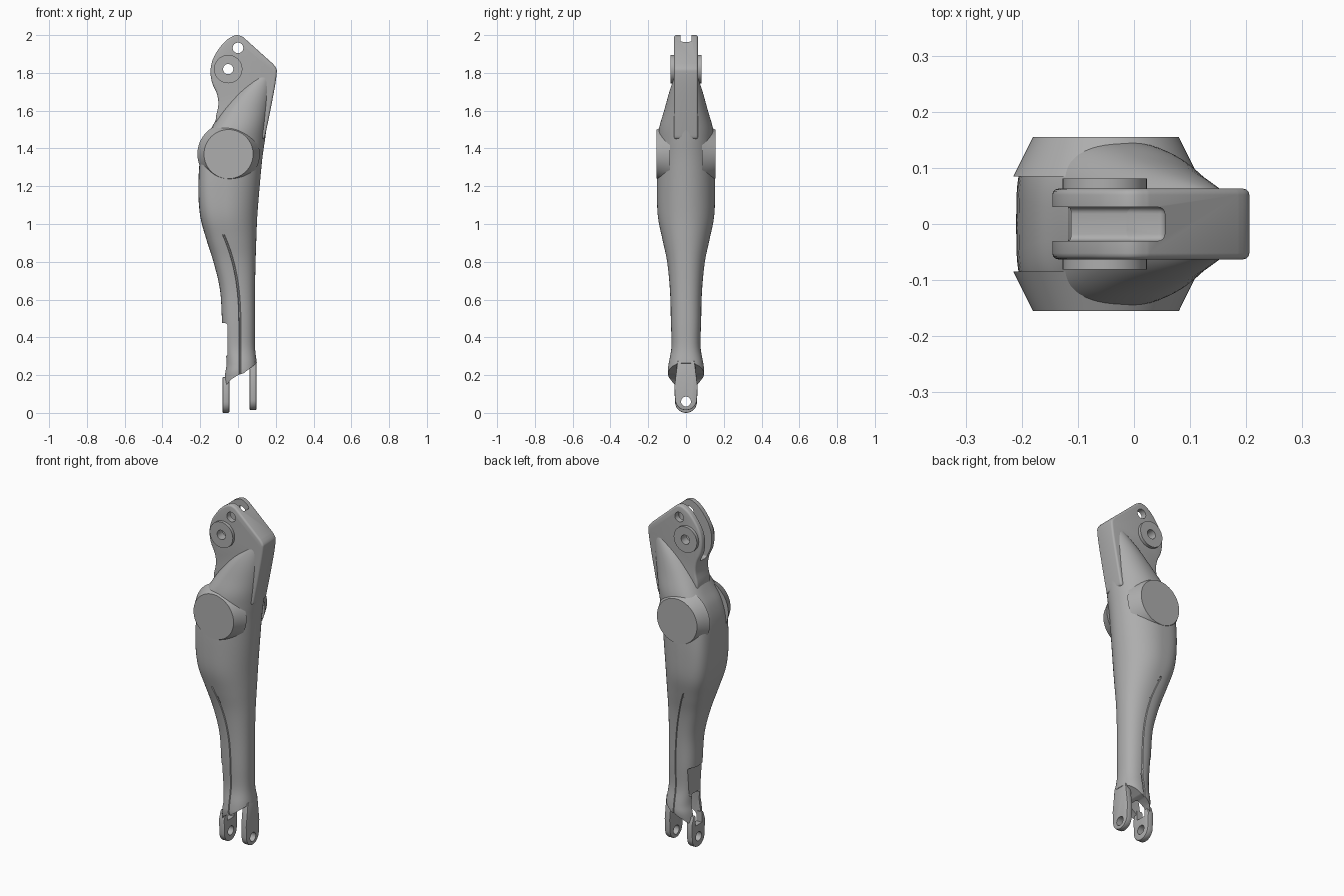
import bpy, bmesh
from math import sin, cos, pi
from mathutils import Matrix, Vector

if "Cube" in bpy.data.objects:
    bpy.data.objects.remove(bpy.data.objects["Cube"])

grey = bpy.data.materials.new("satin grey")
grey.use_nodes = True
grey.diffuse_color = (0.42, 0.42, 0.42, 1)
grey.node_tree.nodes["Principled BSDF"].inputs["Base Color"].default_value = (0.42, 0.42, 0.42, 1)


def finish(name, bm):
    bmesh.ops.recalc_face_normals(bm, faces=bm.faces)
    mesh = bpy.data.meshes.new(name)
    bm.to_mesh(mesh)
    bm.free()
    ob = bpy.data.objects.new(name, mesh)
    bpy.context.collection.objects.link(ob)
    mesh.materials.append(grey)
    return ob


def loft(name, rings):
    bm = bmesh.new()
    vs = [[bm.verts.new(p) for p in r] for r in rings]
    n = len(vs[0])
    for a, b in zip(vs, vs[1:]):
        for i in range(n):
            bm.faces.new((a[i], a[(i + 1) % n], b[(i + 1) % n], b[i]))
    bm.faces.new(vs[0])
    bm.faces.new(vs[-1])
    return finish(name, bm)


def catmull(pts, steps):
    pts = [Vector(p) for p in pts]
    out = []
    for i in range(len(pts) - 1):
        a, b, c, d = pts[max(i - 1, 0)], pts[i], pts[i + 1], pts[min(i + 2, len(pts) - 1)]
        for k in range(steps):
            t = k / steps
            out.append(b + (c - a) * (t / 2) + (a * 2 - b * 5 + c * 4 - d) * (t * t / 2)
                       + (b * 3 - a - c * 3 + d) * (t ** 3 / 2))
    return out + [pts[-1]]


def prism(name, outline, y):
    return loft(name, [[(x, s * y, z) for x, z in outline] for s in (-1, 1)])


def cone(name, loc, r1, r2, depth, axis="Y", sides=48):
    # Cylinder or cone along an axis; r2 sits at the positive end
    bm = bmesh.new()
    turn = Matrix.Rotation(-pi / 2, 4, "X") if axis == "Y" else Matrix.Rotation(pi / 2, 4, "Y")
    bmesh.ops.create_cone(bm, cap_ends=True, segments=sides, radius1=r1, radius2=r2,
                          depth=depth, matrix=Matrix.Translation(loc) @ turn)
    return finish(name, bm)


def box(name, lo, hi, bevel=0.0):
    bm = bmesh.new()
    lo, hi = Vector(lo), Vector(hi)
    bmesh.ops.create_cube(bm, size=1, matrix=Matrix.Translation((lo + hi) / 2)
                          @ Matrix.Diagonal((*(hi - lo), 1)))
    if bevel:
        bmesh.ops.bevel(bm, geom=bm.edges[:], offset=bevel, segments=4, profile=0.5, affect="EDGES")
    return finish(name, bm)


def activate(ob):
    bpy.ops.object.select_all(action="DESELECT")
    ob.select_set(True)
    bpy.context.view_layer.objects.active = ob


def apply(ob, kind, **settings):
    m = ob.modifiers.new(kind, kind)
    for key, value in settings.items():
        setattr(m, key, value)
    activate(ob)
    bpy.ops.object.modifier_apply(modifier=m.name)


def cut(targets, cutters):
    for ob in targets:
        for c in cutters:
            apply(ob, "BOOLEAN", operation="DIFFERENCE", solver="EXACT", object=c)
    for c in cutters:
        bpy.data.objects.remove(c)


# Shin body: height, back x, front x, half width, back and front squareness
sections = [
    (.10, -.080, .100, .070, 2.4, 2.4),
    (.20, -.072, .102, .095, 2.4, 2.4),
    (.26, -.064, .100, .092, 2.4, 2.4),
    (.35, -.072, .090, .077, 2.4, 2.4),
    (.48, -.084, .090, .080, 2.4, 2.4),
    (.65, -.095, .090, .085, 2.5, 2.3),
    (.80, -.130, .093, .100, 2.8, 2.2),
    (.92, -.168, .097, .125, 3.0, 2.1),
    (1.04, -.200, .102, .149, 3.4, 2.0),
    (1.18, -.210, .113, .154, 3.8, 2.0),
    (1.34, -.202, .128, .152, 3.8, 2.0),
    (1.44, -.178, .142, .150, 3.2, 2.0),
    (1.51, -.140, .152, .142, 2.8, 2.0),
    (1.60, -.085, .167, .116, 2.4, 2.0),
    (1.70, -.005, .184, .088, 2.2, 2.0),
    (1.78, .080, .196, .062, 2.0, 2.0),
]
rows = catmull([s for s in sections], 5)


def mid(r):
    return r[1] + (r[2] - r[1]) * 0.45


def body_ring(r, n=64):
    z, back, front, y, nb, nf = r
    m, ring = mid(r), []
    for i in range(n):
        c, s = cos(2 * pi * i / n), sin(2 * pi * i / n)
        e = 2 / (nf if c > 0 else nb)
        reach = front - m if c > 0 else m - back
        ring.append((m + reach * abs(c) ** e * (1 if c > 0 else -1),
                     y * abs(s) ** e * (1 if s > 0 else -1), z))
    return ring


body = loft("shin_body", [body_ring(r) for r in rows])

# Curved seam grooves on both flanks
seams = []
for side in (-1, 1):
    rings = []
    for r in rows:
        z = r[0]
        if .15 < z < .96:
            x = .01 - .09 * max(0, (z - .45) / .5) ** 2.5
            m = mid(r)
            u, e = ((x - m) / (r[2] - m), r[5]) if x > m else ((m - x) / (m - r[1]), r[4])
            y = side * r[3] * (1 - u ** e) ** (1 / e)
            rings.append([(x + .006 * cos(a * pi / 3), y + .006 * sin(a * pi / 3), z) for a in range(6)])
    seams.append(loft("seam_cutter", rings))

# Slanted ankle end, rear recess and ankle window
ankle = prism("ankle_cutter", [(-.3, -.1), (-.3, .1), (-.085, .12), (-.06, .15), (-.035, .178), (0, .2),
                               (.03, .21), (.12, .28), (.3, .28), (.3, -.1)], .3)
recess = box("recess_cutter", (-.2, -.085, .30), (-.056, .085, .475), .012)
window = box("window_cutter", (-.2, -.035, .13), (.01, .035, .31), .012)
cut([body], seams + [ankle, recess, window])

# Head plate at the knee
neck = catmull([(-.10, 1.45), (-.118, 1.55), (-.104, 1.63), (-.112, 1.69), (-.138, 1.75), (-.145, 1.82),
                (-.125, 1.89), (-.075, 1.96), (-.03, 1.993), (0, 2.0), (.028, 1.989)], 4)
front_edge = catmull([(.185, 1.848), (.202, 1.825), (.205, 1.80), (.194, 1.72), (.165, 1.57), (.14, 1.45)], 4)
head = prism("knee_head", [tuple(p) for p in neck + front_edge], .063)
apply(head, "BEVEL", width=.011, segments=3, limit_method="ANGLE", angle_limit=.9)

# Bearing bosses on the head
bosses = [cone("knee_boss_" + n, (-.052, s * .058, 1.82), .075, .075, .046)
          for n, s in (("left", -1), ("right", 1))]
slot = box("slot_cutter", (-.4, -.03, 1.69), (.055, .03, 2.2), .012)
axle = cone("axle_cutter", (-.052, 0, 1.82), .027, .027, .6)
pin = cone("pin_cutter", (0, 0, 1.932), .028, .028, .6)
cut([head, body] + bosses, [slot, axle, pin])

# Round flat actuator pads on both sides
pads = [cone("actuator_pad_front", (-.05, -.12, 1.37), .130, .165, .07, sides=64),
        cone("actuator_pad_back", (-.05, .12, 1.37), .165, .130, .07, sides=64)]

# Ankle fork prongs with pin holes
prongs = []
for name, x0, x1, low, top in (("rear_prong", -.082, -.046, 0, .19), ("front_prong", .062, .097, .014, .275)):
    r = .058
    outline = [(r * cos(a * pi / 16), low + r + r * sin(a * pi / 16)) for a in range(16, 33)]
    outline += [(.062, .14), (.045, top), (-.045, top), (-.062, .14)]
    prong = loft(name, [[(x, y, z) for y, z in outline] for x in (x0, x1)])
    apply(prong, "BEVEL", width=.005, segments=2, limit_method="ANGLE", angle_limit=.9)
    prongs.append(prong)
hole = cone("ankle_hole_cutter", (0, 0, .06), .026, .026, .6, axis="X")
cut(prongs, [hole])
cut(prongs[:1], [box("prong_window_cutter", (-.2, -.03, .13), (0, .03, .3))])

for ob in [body, head] + bosses + pads + prongs:
    activate(ob)
    bpy.ops.object.shade_smooth_by_angle(angle=.55)
